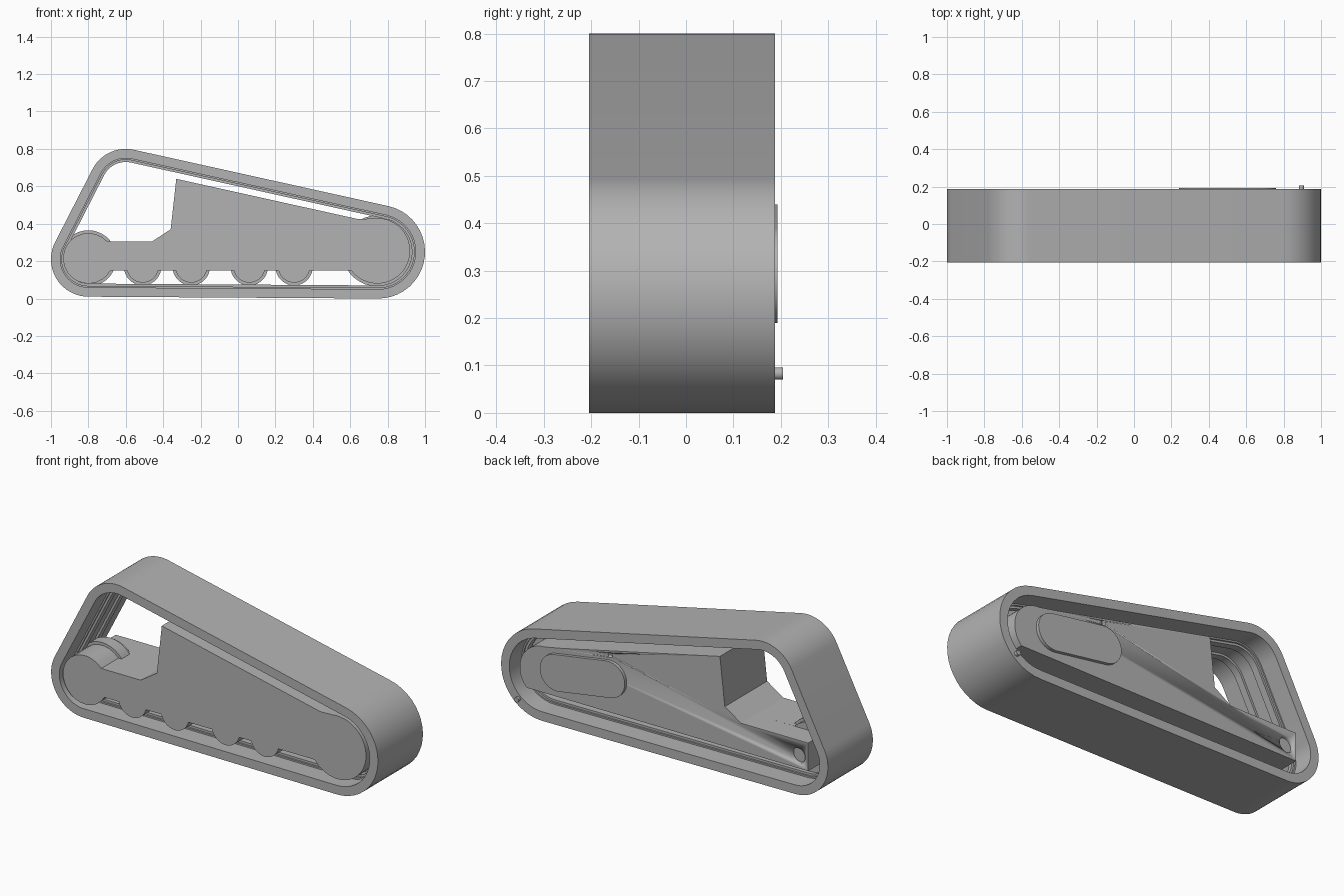
import bpy
import bmesh
from math import sin, cos, asin, atan2, pi, radians, degrees, hypot

cube = bpy.data.objects.get("Cube")
if cube:
    bpy.data.objects.remove(cube)

grey = bpy.data.materials.new("plain grey")
grey.use_nodes = True
grey.diffuse_color = (0.45, 0.45, 0.45, 1)
grey.node_tree.nodes["Principled BSDF"].inputs["Base Color"].default_value = (0.45, 0.45, 0.45, 1)


def finish(name, bm):
    bmesh.ops.recalc_face_normals(bm, faces=bm.faces)
    mesh = bpy.data.meshes.new(name)
    bm.to_mesh(mesh)
    bm.free()
    obj = bpy.data.objects.new(name, mesh)
    bpy.context.collection.objects.link(obj)
    mesh.materials.append(grey)
    bpy.ops.object.select_all(action='DESELECT')
    obj.select_set(True)
    bpy.context.view_layer.objects.active = obj
    bpy.ops.object.shade_smooth_by_angle(angle=radians(30))
    return obj


def arc(x, z, r, start, end, steps=20):
    angles = [radians(start + (end - start) * i / steps) for i in range(steps + 1)]
    return [(x + r * cos(a), z + r * sin(a)) for a in angles]


def prism(name, outline, y0, y1):
    bm = bmesh.new()
    front = [bm.verts.new((x, y0, z)) for x, z in outline]
    back = [bm.verts.new((x, y1, z)) for x, z in outline]
    bm.faces.new(front)
    bm.faces.new(back)
    for i in range(len(front)):
        bm.faces.new((front[i - 1], front[i], back[i], back[i - 1]))
    return finish(name, bm)


def disc(name, x, z, r, y0, y1):
    return prism(name, arc(x, z, r, 0, 350, 35), y0, y1)


def wrap(circles, inset=0):
    """Outline of a belt pulled tight around circles listed anticlockwise."""
    def tangent(a, b):
        dx, dz = b[0] - a[0], b[1] - a[1]
        return atan2(dz, dx) - pi / 2 + asin((a[2] - b[2]) / hypot(dx, dz))
    points = []
    for i, c in enumerate(circles):
        start = degrees(tangent(circles[i - 1], c))
        end = degrees(tangent(c, circles[(i + 1) % len(circles)]))
        points += arc(c[0], c[1], c[2] - inset, start, start + (end - start) % 360)
    return points


def band(name, circles, outer, inner, y0, y1):
    bm = bmesh.new()
    loops = []
    for inset, y in ((outer, y0), (outer, y1), (inner, y1), (inner, y0)):
        loops.append([bm.verts.new((x, y, z)) for x, z in wrap(circles, inset)])
    for k in range(4):
        a, b = loops[k - 1], loops[k]
        for i in range(len(a)):
            bm.faces.new((a[i - 1], a[i], b[i], b[i - 1]))
    return finish(name, bm)


# Track belt with its inner guide ribs
corners = [(0.75, 0.25, 0.25), (-0.6, 0.6, 0.2), (-0.8, 0.21, 0.2)]
band("track_belt", corners, 0, 0.05, -0.205, 0.188)
band("guide_strip", corners, 0.045, 0.058, -0.1, 0.08)
for side, y in (("front", -0.09), ("rear", 0.03)):
    band(side + "_guide_rib", corners, 0.055, 0.07, y, y + 0.04)

# Front body, with the wheel faces flowing out of its lower edge
BASE = 0.15
end_wheel = (-0.8, 0.215, 0.135)
drive_wheel = (0.745, 0.255, 0.175)
road_wheels = [-0.51, -0.25, 0.06, 0.30]


def dip(z, r):
    return degrees(asin((BASE - z) / r))


profile = [(-0.33, 0.64), (-0.36, 0.37), (-0.46, 0.305)]
profile += arc(*end_wheel, 42, 360 + dip(*end_wheel[1:]))
for x in road_wheels:
    a = dip(0.17, 0.085)
    profile += arc(x, 0.17, 0.085, 180 - a, 360 + a)
profile += arc(*drive_wheel, 180 - dip(*drive_wheel[1:]), 460, 30)
profile.append((0.64, 0.425))
prism("front_body", profile, -0.195, 0.05)

# Rear body, straight below and rounded at the tall end
rear = [(-0.33, 0.64), (-0.36, 0.37), (-0.46, 0.305), (-0.87, 0.305), (-0.87, BASE)]
rear += arc(0.745, 0.255, 0.15, -44, 90) + [(0.64, 0.425)]
body = prism("rear_body", rear, 0.05, 0.175)

# Round sockets in the rear face
for name, x, z, r in (("axle_socket", -0.81, 0.22, 0.042), ("bolt_socket", 0.34, 0.468, 0.014)):
    cutter = disc(name + "_cutter", x, z, r, 0.155, 0.2)
    cutter.hide_render = True
    cutter.hide_set(True)
    cut = body.modifiers.new(name, 'BOOLEAN')
    cut.operation = 'DIFFERENCE'
    cut.solver = 'EXACT'
    cut.object = cutter

# Wheel flanges running between the guide ribs
for i, x in enumerate(road_wheels):
    disc(f"road_wheel_flange_{i + 1}", x, 0.17, 0.1, -0.045, 0.025)
disc("end_wheel_flange", -0.8, 0.215, 0.15, -0.045, 0.025)
disc("drive_wheel_flange", 0.745, 0.255, 0.19, -0.045, 0.025)

# Slot-shaped hatch on the rear face and a peg on the belt edge
prism("rear_hatch", wrap([(0.66, 0.29, 0.1), (0.34, 0.34, 0.1)]), 0.17, 0.193)
disc("belt_peg", 0.895, 0.083, 0.013, 0.18, 0.205)
